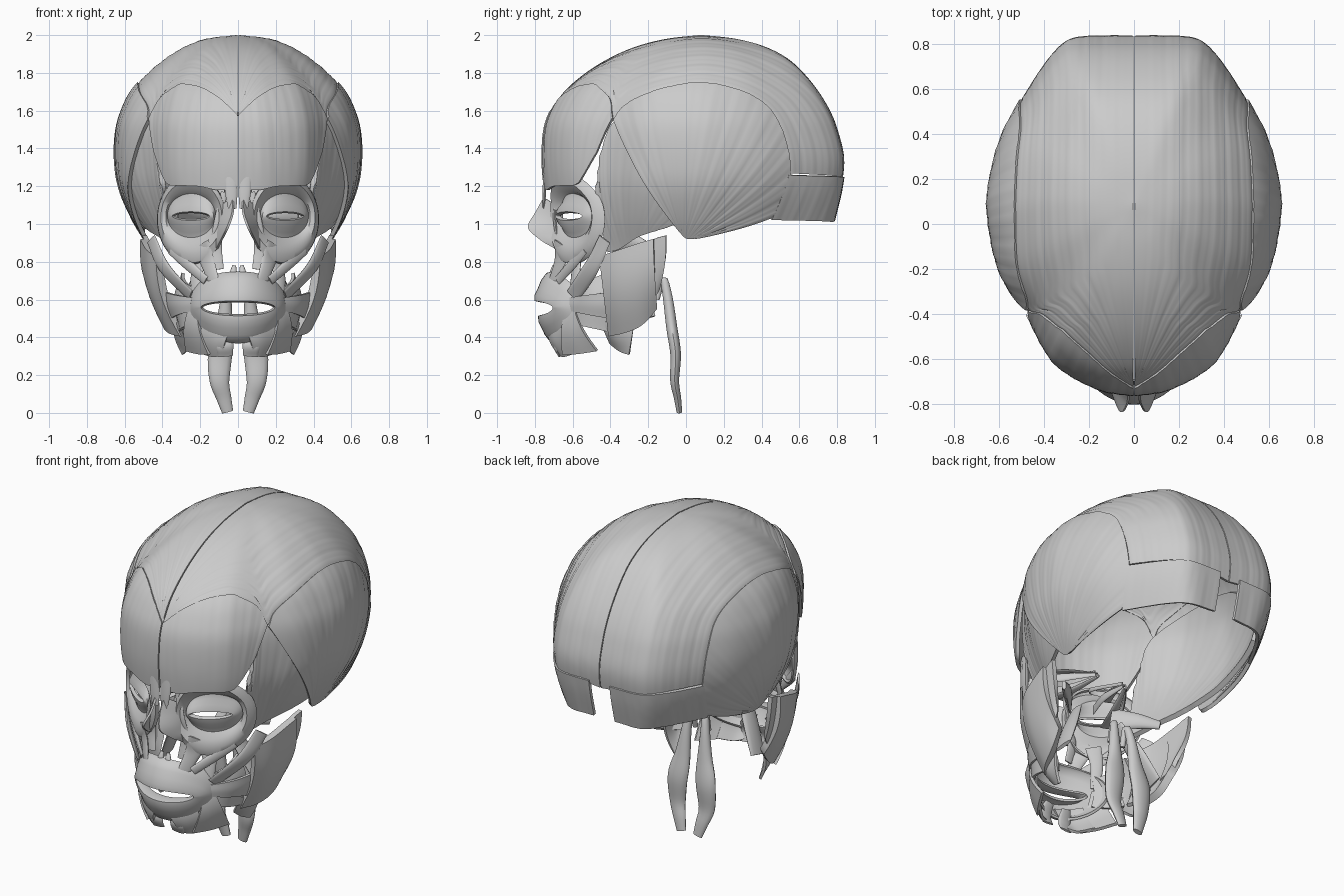
import bpy, bmesh, math
from mathutils import Vector as V
from mathutils.bvhtree import BVHTree

if "Cube" in bpy.data.objects:
    bpy.data.objects.remove(bpy.data.objects["Cube"])


def spline(pts, n):
    """Catmull-Rom through points of any dimension, resampled evenly to n points."""
    p = [V(q) for q in pts]
    p = [p[0] * 2 - p[1]] + p + [p[-1] * 2 - p[-2]]
    d = []
    for i in range(1, len(p) - 2):
        a, b, c, e = p[i - 1:i + 3]
        for k in range(12):
            t = k / 12
            d.append((b * 2 + (c - a) * t + (a * 2 - b * 5 + c * 4 - e) * t * t
                      + (b * 3 - a - c * 3 + e) * t ** 3) * 0.5)
    d.append(p[-2])
    acc = [0]
    for i in range(1, len(d)):
        acc.append(acc[-1] + (d[i] - d[i - 1]).length)
    out, j = [], 0
    for k in range(n):
        s = acc[-1] * k / (n - 1)
        while j < len(d) - 2 and acc[j + 1] < s:
            j += 1
        out.append(d[j].lerp(d[j + 1], (s - acc[j]) / max(acc[j + 1] - acc[j], 1e-9)))
    return out


def make(name, rows, closed=False, caps=False, thick=0, mirror=True):
    """Skin rows of points, thicken, mirror and shade."""
    bm = bmesh.new()
    vs = [[bm.verts.new(p) for p in r] for r in rows]
    n = len(rows[0])
    for a, b in zip(vs, vs[1:]):
        for i in range(n if closed else n - 1):
            k = (i + 1) % n
            bm.faces.new((a[i], a[k], b[k], b[i]))
    if caps:
        bm.faces.new(vs[0])
        bm.faces.new(vs[-1])
    bmesh.ops.recalc_face_normals(bm, faces=bm.faces)
    me = bpy.data.meshes.new(name)
    bm.to_mesh(me)
    ob = bpy.data.objects.new(name, me)
    bpy.context.collection.objects.link(ob)
    if thick:
        m = ob.modifiers.new("thickness", 'SOLIDIFY')
        m.thickness, m.offset = thick, 0
    if mirror:
        ob.modifiers.new("mirror", 'MIRROR').use_mirror_merge = False
    bpy.ops.object.select_all(action='DESELECT')
    ob.select_set(True)
    bpy.context.view_layer.objects.active = ob
    bpy.ops.object.convert(target='MESH')
    bpy.ops.object.shade_smooth_by_angle(angle=math.radians(45))


# Guide dome for the skull: front y, back y, half width, z
levels = spline([(-.62, .66, .38, .7), (-.68, .73, .45, .85), (-.72, .78, .555, 1.03), (-.745, .82, .625, 1.2),
                 (-.755, .835, .645, 1.35), (-.745, .8, .638, 1.5), (-.71, .76, .61, 1.6),
                 (-.645, .7, .56, 1.7), (-.53, .62, .472, 1.8), (-.4, .53, .375, 1.88),
                 (-.26, .41, .275, 1.94), (-.1, .26, .165, 1.98), (.079, .081, .001, 2)], 80)
half = spline([(0, -1), (.16, -.985), (.32, -.94), (.55, -.816), (.73, -.563), (.92, -.31), (1, 0),
               (.985, .2), (.9, .45), (.73, .7), (.57, .89), (.43, .985), (.2, 1), (0, 1)], 60)
outline = half + [V((-p.x, p.y)) for p in half[-2:0:-1]]
N = len(outline)
dome = [V((g.x * w, (f + b) / 2 + g.y * (b - f) / 2, z)) for f, b, w, z in levels for g in outline]
bvh = BVHTree.FromPolygons(dome, [(r * N + i, r * N + (i + 1) % N, (r + 1) * N + (i + 1) % N, (r + 1) * N + i)
                                  for r in range(79) for i in range(N)])
CEN = V((0, .04, 1.2))


def side(y, z):
    return bvh.ray_cast(V((2, y, z)), V((-1, 0, 0)))[0]


def front(x, z):
    return bvh.ray_cast(V((x, -2, z)), V((0, 1, 0)))[0]


def back(x, z):
    return bvh.ray_cast(V((x, 2, z)), V((0, -1, 0)))[0]


def wrap(p, off):
    d = (p - CEN).normalized()
    h = bvh.ray_cast(CEN, d)[0]
    return (h or p) + d * off


def sheet(name, a, b, thick=.012, nu=24, nv=10, bulge=(0, 0, 0), dome_off=None, fibre=None):
    """Surface between two curves, optionally bulged or wrapped on the dome with faint fibres."""
    A, B, rows = spline(a, nu), spline(b, nu), []
    for j in range(nv):
        t = j / (nv - 1)
        r = [p.lerp(q, t) + V(bulge) * math.sin(math.pi * t) for p, q in zip(A, B)]
        if dome_off is not None:
            for i, p in enumerate(r):
                k = i if fibre == 'across' else j
                fade = min(1, (A[i] - B[i]).length * 2.5) * min(1, 3 * t)
                r[i] = wrap(p, dome_off + .001 * fade * (math.sin(1.9 * k) + math.sin(.83 * k + 1)))
        rows.append(r)
    make(name, rows, thick=thick)


def strap(name, path, widths, thick, wdir=(1, 0, 0), n=18):
    """Flattened tapering band along a path."""
    P = spline(path, n)
    W = spline([(i / (len(widths) - 1), w) for i, w in enumerate(widths)], n)
    rows = []
    for i, p in enumerate(P):
        t = (P[min(i + 1, n - 1)] - P[max(i - 1, 0)]).normalized()
        u = (V(wdir) - t * V(wdir).dot(t)).normalized()
        v = t.cross(u)
        h = thick / 2 * (.5 + .5 * math.sin(math.pi * i / (n - 1)))
        rows.append([p + u * W[i].y * math.cos(k * math.pi / 7) + v * h * math.sin(k * math.pi / 7)
                     for k in range(14)])
    make(name, rows, closed=True, caps=True)


# Scalp: forehead, crown sheet, side fans, rear panels
brow_top = [front(.003, 1.575), front(.1, 1.665), front(.2, 1.72), front(.3, 1.735), side(-.46, 1.72),
            side(-.4, 1.66), side(-.385, 1.56)]
brow_low = [front(.003, 1.19), front(.1, 1.18), front(.2, 1.2), front(.3, 1.205), side(-.58, 1.21),
            side(-.54, 1.26), side(-.47, 1.38)]
arc = [side(*q) for q in [(-.38, 1.55), (-.33, 1.62), (-.2, 1.69), (.05, 1.745), (.27, 1.71), (.43, 1.62),
                          (.52, 1.46), (.55, 1.27), (.52, 1.12), (.45, 1.035)]]
sheet("forehead_muscle", brow_low, brow_top, .02, 40, 30, dome_off=0, fibre='across')
crown = [V((.003, y, z)) for y, z in [(-.71, 1.59), (-.6, 1.74), (-.4, 1.88), (-.15, 1.965), (.1, 1.995),
                                      (.35, 1.96), (.55, 1.87), (.7, 1.7), (.8, 1.5), (.835, 1.35), (.82, 1.22)]]
sheet("crown_sheet", crown, brow_top + arc[1:8], .018, 100, 50, dome_off=-.008, fibre='along')
sheet("side_fan", [side(-.03, .96), side(-.01, .935), side(.015, .925), side(.05, .928)], arc, .022, 80, 36,
      dome_off=-.002, fibre='across')
sheet("rear_panel", [back(.07, 1.25), back(.25, 1.25), side(.7, 1.255), side(.54, 1.26)],
      [back(.07, 1.02), back(.25, 1.015), side(.66, 1.02), side(.45, 1.025)], .02, 40, 16,
      dome_off=0, fibre='across')
sheet("temple_muscle", [side(-.43, .84), side(-.36, .86), side(-.25, .93), side(-.1, .98)],
      [side(-.49, 1.2), side(-.46, 1.4), side(-.38, 1.56), side(-.1, 1.67), side(.2, 1.65), side(.42, 1.45),
       side(.45, 1.2)], .03, 60, 30, dome_off=-.028, fibre='across')

# Eye rings: outer rim, socket hollow, lid and slit
rows = []
for a, b, cx, cz, dy in [(.178, .232, .245, 1.025, .03), (.176, .226, .245, 1.025, 0), (.16, .195, .245, 1.035, -.015),
                         (.14, .15, .245, 1.04, .005), (.128, .118, .245, 1.045, .032), (.122, .09, .245, 1.045, .022),
                         (.114, .058, .247, 1.045, 0), (.1, .026, .248, 1.042, -.01), (.094, .021, .248, 1.042, .01)]:
    ring = []
    for k in range(56):
        t = k * math.tau / 56
        x, z = cx + a * math.cos(t), cz + b * math.sin(t)
        y = -.7 + .24 * (max(x - .067, 0) / .355) ** 1.6 + dy
        ring.append((x, y - max(z - 1.12, 0) * .2, z))
    rows.append(ring)
make("eye_ring", rows, closed=True, thick=.012)

# Eye movers: four bands converging behind each eye, plus a slanting one
for i in range(4):
    t = i * math.pi / 2
    c, s = math.cos(t), math.sin(t)
    strap("eye_mover", [(.1 + .012 * c, -.2, 1.03 + .012 * s), (.17 + .07 * c, -.38, 1.04 + .07 * s),
                        (.235 + .085 * c, -.53, 1.045 + .085 * s)], [.01, .025, .03], .016, (-s, 0, c))
strap("eye_slanting_mover", [(.1, -.22, 1.06), (.11, -.52, 1.15), (.25, -.48, 1.15)], [.01, .012, .02], .012, (0, 0, 1))

# Nose
sheet("nose_wing", [(.025, -.75, 1.14), (.028, -.795, 1.06), (.055, -.835, .98), (.085, -.775, .92), (.1, -.73, .89)],
      [(.085, -.69, 1.1), (.1, -.69, 1.02), (.11, -.69, .95), (.12, -.68, .9), (.115, -.67, .86)], .012)
strap("nose_bridge_muscle", [(.035, -.75, 1.26), (.036, -.75, 1.18), (.03, -.755, 1.08)], [.033, .033, .022], .02)
strap("nose_side_lifter", [(.075, -.69, 1.17), (.1, -.695, 1.02), (.115, -.675, .88), (.1, -.69, .76)],
      [.015, .025, .03, .025], .018)

# Lips
rows = []
for a, bu, bl, dy in [(.262, .182, .185, .075), (.258, .175, .178, .05), (.246, .14, .145, .024), (.232, .1, .11, .008),
                      (.214, .062, .075, -.01), (.197, .037, .05, -.012), (.192, .031, .043, .02),
                      (.195, .036, .046, .045)]:
    ring = []
    for k in range(72):
        t = k * math.tau / 72
        c, s = math.cos(t), math.sin(t)
        x = a * math.copysign(abs(c) ** .85, c)
        z = .56 + (bu if s > 0 else bl) * s
        ring.append((x, -.785 + 2.5 * x * x + dy + (.02 if s < 0 else 0) * abs(s), z))
    rows.append(ring)
make("lip_ring", rows, closed=True, thick=.014, mirror=False)

# Cheek and chin straps: name, path, half widths, width direction
D = (.7, .55, .3)
for nm, path, w, d in [
    ("upper_lip_lifter", [(.2, -.65, .89), (.165, -.665, .81), (.13, -.705, .7)], [.07, .045, .035], D),
    ("small_cheek_muscle", [(.35, -.54, .87), (.27, -.6, .79), (.17, -.68, .7)], [.035, .03, .025], (.4, .3, .8)),
    ("large_cheek_muscle", [(.46, -.43, .92), (.39, -.5, .77), (.25, -.6, .62)], [.04, .045, .04], (.55, .7, .1)),
    ("mouth_corner_lifter", [(.19, -.58, .84), (.22, -.585, .73), (.225, -.61, .6)], [.045, .035, .025], D),
    ("upper_lip_tip", [(.02, -.7, .78), (.03, -.72, .7)], [.01, .03], (1, 0, 0)),
    ("chin_muscle", [(.06, -.66, .43), (.07, -.69, .36), (.065, -.67, .3)], [.03, .045, .04], (1, 0, 0))]:
    strap(nm, path, w, .025, d)
sheet("smile_muscle", [(.24, -.61, .61), (.245, -.61, .575), (.24, -.61, .54)],
      [(.38, -.4, .64), (.375, -.39, .57), (.35, -.39, .5)], .016, bulge=(.02, -.01, 0))
sheet("mouth_corner_depressor", [(.21, -.62, .58), (.235, -.6, .58), (.25, -.59, .57)],
      [(.15, -.65, .31), (.21, -.57, .315), (.27, -.47, .33)], .018, bulge=(.02, -.02, 0))
sheet("lower_lip_depressor", [(.03, -.73, .45), (.1, -.71, .46), (.18, -.66, .48)],
      [(.08, -.67, .31), (.13, -.64, .3), (.2, -.58, .32)], .016, bulge=(.01, -.015, 0))
sheet("cheek_wall", [(.21, -.61, .65), (.22, -.61, .56), (.21, -.62, .48)],
      [(.29, -.42, .74), (.33, -.4, .6), (.3, -.4, .43)], .018, bulge=(.03, -.01, 0))
sheet("jaw_edge_flap", [(.3, -.46, .5), (.33, -.37, .47), (.34, -.27, .5)],
      [(.25, -.4, .37), (.27, -.35, .33), (.29, -.3, .31)], .016, bulge=(.015, 0, 0))

# Chewing muscles: outer, rear and deep inner bands
sheet("jaw_muscle", [(.415, -.45, .83), (.46, -.36, .86), (.485, -.24, .9), (.495, -.17, .92)],
      [(.29, -.4, .415), (.345, -.33, .43), (.38, -.24, .47), (.4, -.16, .56)], .045, bulge=(.035, 0, 0))
sheet("jaw_muscle_rear", [(.47, -.26, .87), (.485, -.17, .92), (.495, -.105, .94)],
      [(.4, -.24, .55), (.42, -.18, .6), (.43, -.145, .66)], .025, bulge=(.015, .015, 0))
strap("inner_jaw_muscle", [(.15, -.32, .85), (.24, -.27, .68), (.33, -.22, .5)], [.04, .06, .06], .04, (0, 1, 0))
strap("deep_jaw_muscle", [(.15, -.38, .92), (.25, -.28, .9), (.35, -.19, .87)], [.07, .05, .025], .05, (0, 0, 1))

# Throat bands
strap("throat_band", [(.045, -.155, .6), (.045, -.125, .71), (.06, -.1, .63), (.075, -.075, .45), (.095, -.055, .31),
                      (.098, -.06, .17), (.075, -.045, .08), (.055, -.035, .005)],
      [.015, .02, .03, .045, .064, .06, .045, .03], .06, (1, 0, 0), 40)
